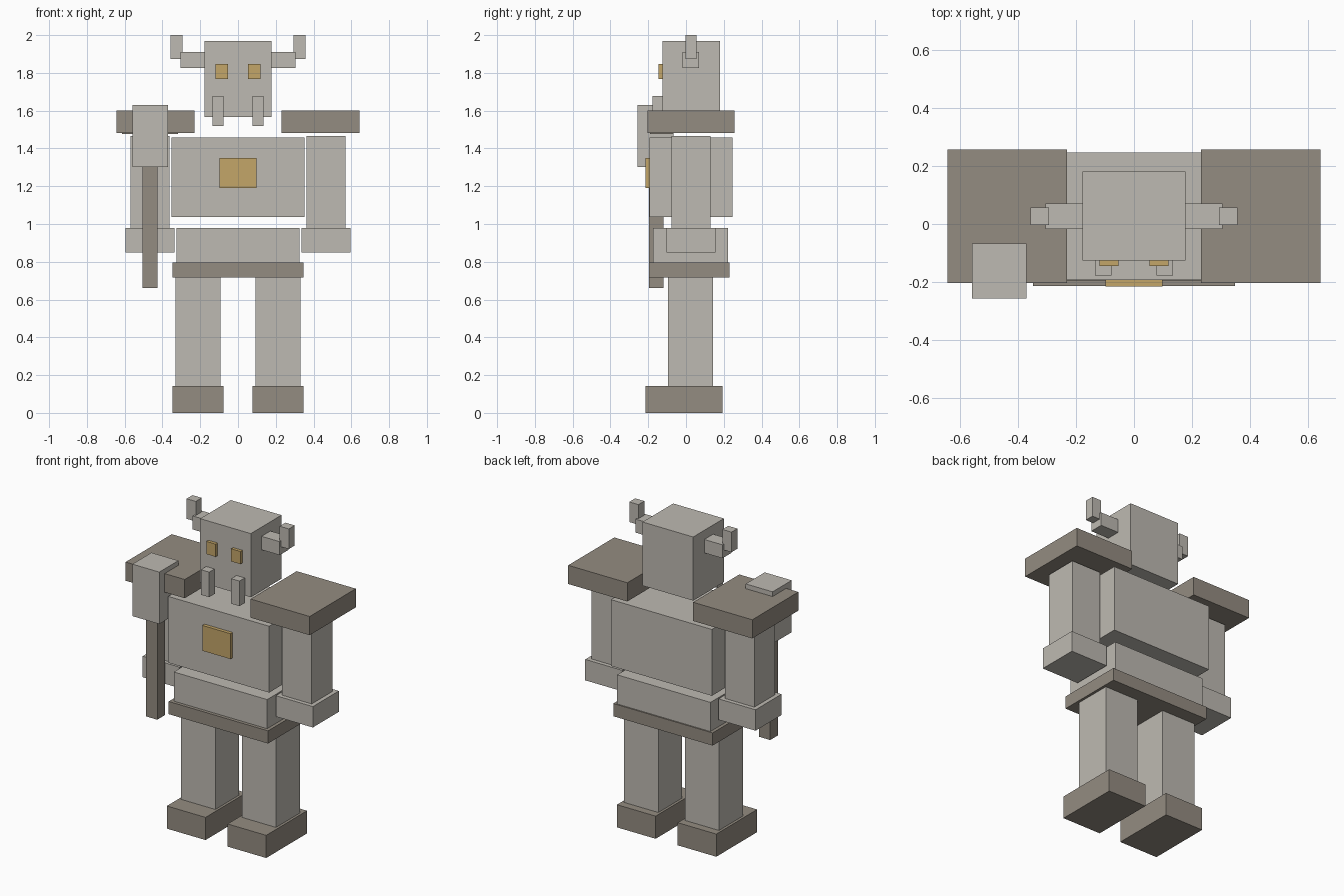
import bpy
import bmesh
from mathutils import Vector


def material(name, color):
    m = bpy.data.materials.new(name)
    m.diffuse_color = (*color, 1.0)
    return m


STONE = material("pale stone", (0.515, 0.491, 0.445))
DARK = material("dark stone", (0.296, 0.262, 0.220))
GOLD = material("gold", (0.552, 0.381, 0.141))


def box(name, x, y, z, mat):
    """Box from its (min, max) extents along each axis."""
    bm = bmesh.new()
    bmesh.ops.create_cube(bm, size=1.0)
    for v in bm.verts:
        v.co = Vector([lo + (c + 0.5) * (hi - lo)
                       for c, (lo, hi) in zip(v.co, (x, y, z))])
    mesh = bpy.data.meshes.new(name)
    bm.to_mesh(mesh)
    bm.free()
    mesh.materials.append(mat)
    ob = bpy.data.objects.new(name, mesh)
    bpy.context.collection.objects.link(ob)
    return ob


def pair(name, x, y, z, mat):
    """The same box on both sides of the body."""
    box(name + "_left", x, y, z, mat)
    box(name + "_right", (-x[1], -x[0]), y, z, mat)


# Legs
pair("foot", (0.077, 0.347), (-0.214, 0.193), (0.0, 0.143), DARK)
pair("leg", (0.093, 0.331), (-0.094, 0.144), (0.143, 0.716), STONE)

# Torso
box("belt", (-0.347, 0.347), (-0.196, 0.230), (0.716, 0.796), DARK)
box("abdomen", (-0.326, 0.326), (-0.175, 0.222), (0.796, 0.980), STONE)
box("chest", (-0.353, 0.353), (-0.193, 0.246), (1.038, 1.457), STONE)
box("chest_emblem", (-0.098, 0.098), (-0.215, -0.193), (1.190, 1.350), GOLD)

# Arms and shoulder slabs
pair("arm", (0.362, 0.569), (-0.077, 0.130), (0.980, 1.466), STONE)
pair("hand", (0.336, 0.595), (-0.103, 0.156), (0.848, 0.980), STONE)
pair("shoulder_slab", (0.230, 0.643), (-0.203, 0.257), (1.482, 1.600), DARK)

# Head
box("head", (-0.177, 0.177), (-0.125, 0.181), (1.567, 1.969), STONE)
pair("eye", (0.054, 0.119), (-0.145, -0.125), (1.768, 1.848), GOLD)
pair("tusk", (0.077, 0.135), (-0.178, -0.121), (1.520, 1.678), STONE)
pair("horn_base", (0.170, 0.304), (-0.018, 0.070), (1.826, 1.911), STONE)
pair("horn_tip", (0.293, 0.357), (-0.003, 0.056), (1.873, 2.0), STONE)

# Hammer
box("hammer_shaft", (-0.505, -0.426), (-0.197, -0.119), (0.660, 1.302), DARK)
box("hammer_head", (-0.558, -0.370), (-0.257, -0.067), (1.302, 1.630), STONE)
box("hammer_band", (-0.614, -0.317), (-0.190, -0.067), (1.476, 1.590), DARK)
